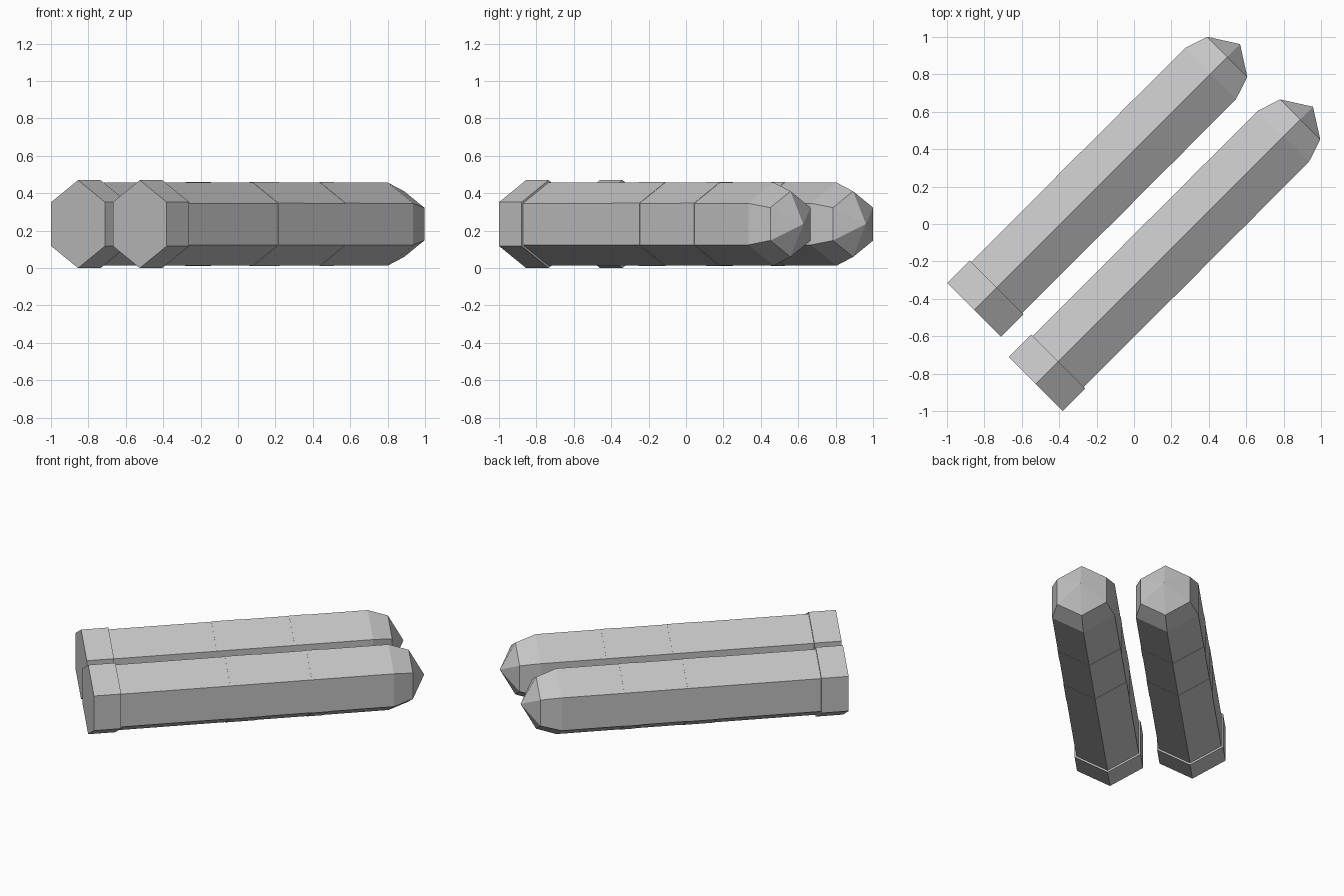
import bpy, bmesh, math
from mathutils import Matrix

if "Cube" in bpy.data.objects:
    bpy.data.objects.remove(bpy.data.objects["Cube"])

grey = bpy.data.materials.new("grey")
grey.diffuse_color = (0.55, 0.55, 0.55, 1)
grey.use_nodes = True
grey.node_tree.nodes["Principled BSDF"].inputs["Base Color"].default_value = grey.diffuse_color

BODY, BAND, FLANGE = 0.2225, 0.2245, 0.235


def hex_solid(name, profile, place):
    """Six-sided solid from (distance along axis, radius) rings, corner up."""
    bm = bmesh.new()
    rings = []
    for d, r in profile:
        if r == 0:
            rings.append([bm.verts.new((d, 0, 0))] * 6)
        else:
            rings.append([bm.verts.new((d, r * math.sin(k * math.pi / 3),
                                        r * math.cos(k * math.pi / 3))) for k in range(6)])
    for a, b in zip(rings, rings[1:]):
        for k in range(6):
            j = (k + 1) % 6
            bm.faces.new(list(dict.fromkeys((a[k], a[j], b[j], b[k]))))
    for ring in (rings[0], rings[-1]):
        if ring[0] != ring[1]:
            bm.faces.new(ring)
    bmesh.ops.recalc_face_normals(bm, faces=bm.faces[:])
    me = bpy.data.meshes.new(name)
    bm.to_mesh(me)
    bm.free()
    me.materials.append(grey)
    ob = bpy.data.objects.new(name, me)
    ob.matrix_world = place
    bpy.context.collection.objects.link(ob)


# two rods lying side by side; the second is slightly longer
for side, x, y, s in (("left", -0.855, -0.46, 1.0), ("right", -0.525, -0.855, 1.049)):
    place = Matrix.Translation((x, y, 0.235)) @ Matrix.Rotation(math.pi / 4, 4, 'Z')
    tip = 2.011 if side == "left" else 2.096
    # wide end cap
    hex_solid(side + "_end_cap", [(0, FLANGE), (0.17, FLANGE)], place)
    # shaft with two faint raised bands and a faceted point
    hex_solid(side + "_shaft", [
        (0.16, BODY),
        (0.813 * s, BODY), (0.813 * s, BAND), (1.003 * s, BAND), (1.003 * s, BODY),
        (1.298 * s, BODY), (1.298 * s, BAND), (1.397 * s, BAND), (1.397 * s, BODY),
        (tip - 0.223, BODY), (tip - 0.097, 0.1755), (tip, 0)], place)
